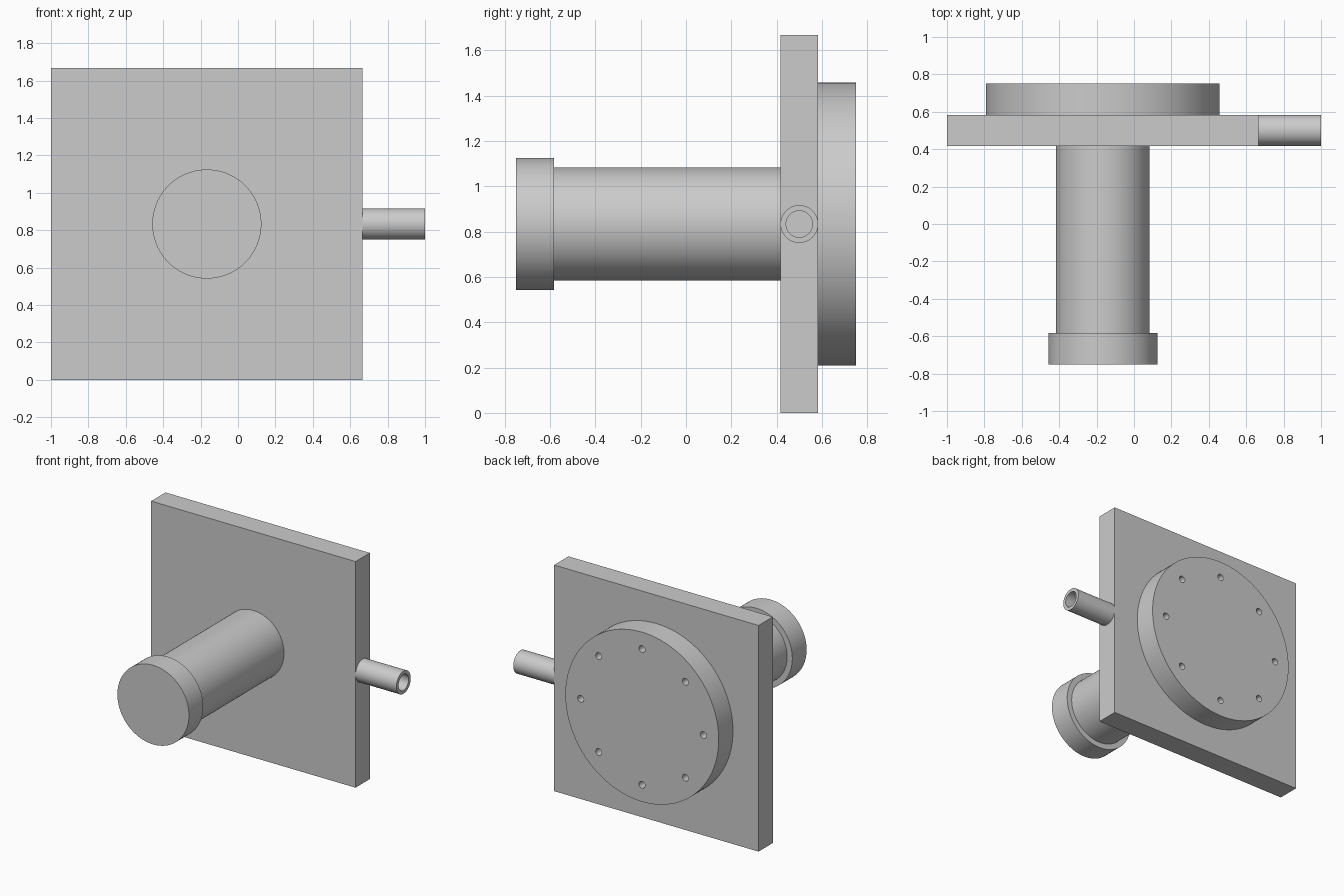
import bpy
import math
from mathutils import Vector

if "Cube" in bpy.data.objects:
    bpy.data.objects.remove(bpy.data.objects["Cube"])

U = 1 / 120                      # one design unit
CX, CZ = -20 * U, 100 * U        # axis of the plate, disc and post
PLATE_Y = 60 * U

grey = bpy.data.materials.new("plain grey")
grey.use_nodes = True
COLOUR = (0.6, 0.6, 0.6, 1)
grey.diffuse_color = COLOUR
grey.node_tree.nodes["Principled BSDF"].inputs["Base Color"].default_value = COLOUR


def finish(name):
    ob = bpy.context.object
    ob.name = ob.data.name = name
    ob.data.materials.append(grey)
    return ob


def cylinder(name, radius, start, end, segments=96):
    """Closed cylinder running from start to end."""
    a, b = Vector(start), Vector(end)
    axis = b - a
    bpy.ops.mesh.primitive_cylinder_add(
        vertices=segments, radius=radius, depth=axis.length,
        location=(a + b) / 2, rotation=axis.to_track_quat("Z", "Y").to_euler())
    return finish(name)


def cut(target, cutters):
    """Subtract the cutters, then discard them."""
    for cutter in cutters:
        cutter.hide_render = True
        mod = target.modifiers.new("bore", "BOOLEAN")
        mod.operation, mod.solver, mod.object = "DIFFERENCE", "EXACT", cutter
        bpy.context.view_layer.objects.active = target
        bpy.ops.object.modifier_apply(modifier=mod.name)
        bpy.data.objects.remove(cutter)


def smooth(ob):
    bpy.ops.object.select_all(action="DESELECT")
    ob.select_set(True)
    bpy.context.view_layer.objects.active = ob
    bpy.ops.object.shade_smooth_by_angle(angle=math.radians(30))


# Square mounting plate
bpy.ops.mesh.primitive_cube_add(size=1, location=(CX, PLATE_Y, CZ))
plate = finish("mounting_plate")
plate.scale = (200 * U, 20 * U, 200 * U)
bpy.ops.object.transform_apply(location=False, rotation=False, scale=True)

# Front post and its wider end cap
post = cylinder("front_post", 30 * U, (CX, -70 * U, CZ), (CX, 50 * U, CZ))
cap = cylinder("post_end_cap", 35 * U, (CX, -90 * U, CZ), (CX, -70 * U, CZ))

# Rear disc with a ring of eight bolt holes
disc = cylinder("rear_disc", 75 * U, (CX, 70 * U, CZ), (CX, 90 * U, CZ), 128)
holes = []
for i in range(8):
    a = i * math.tau / 8
    x, z = CX + 60 * U * math.cos(a), CZ + 60 * U * math.sin(a)
    holes.append(cylinder("hole_cutter", 3 * U, (x, 65 * U, z), (x, 95 * U, z), 32))
cut(disc, holes)

# Hollow pipe on the left edge
pipe = cylinder("side_pipe", 10 * U, (80 * U, PLATE_Y, CZ), (120 * U, PLATE_Y, CZ), 64)
bore = cylinder("pipe_cutter", 7 * U, (75 * U, PLATE_Y, CZ), (125 * U, PLATE_Y, CZ), 64)
cut(pipe, [bore])

for part in (post, cap, disc, pipe):
    smooth(part)
